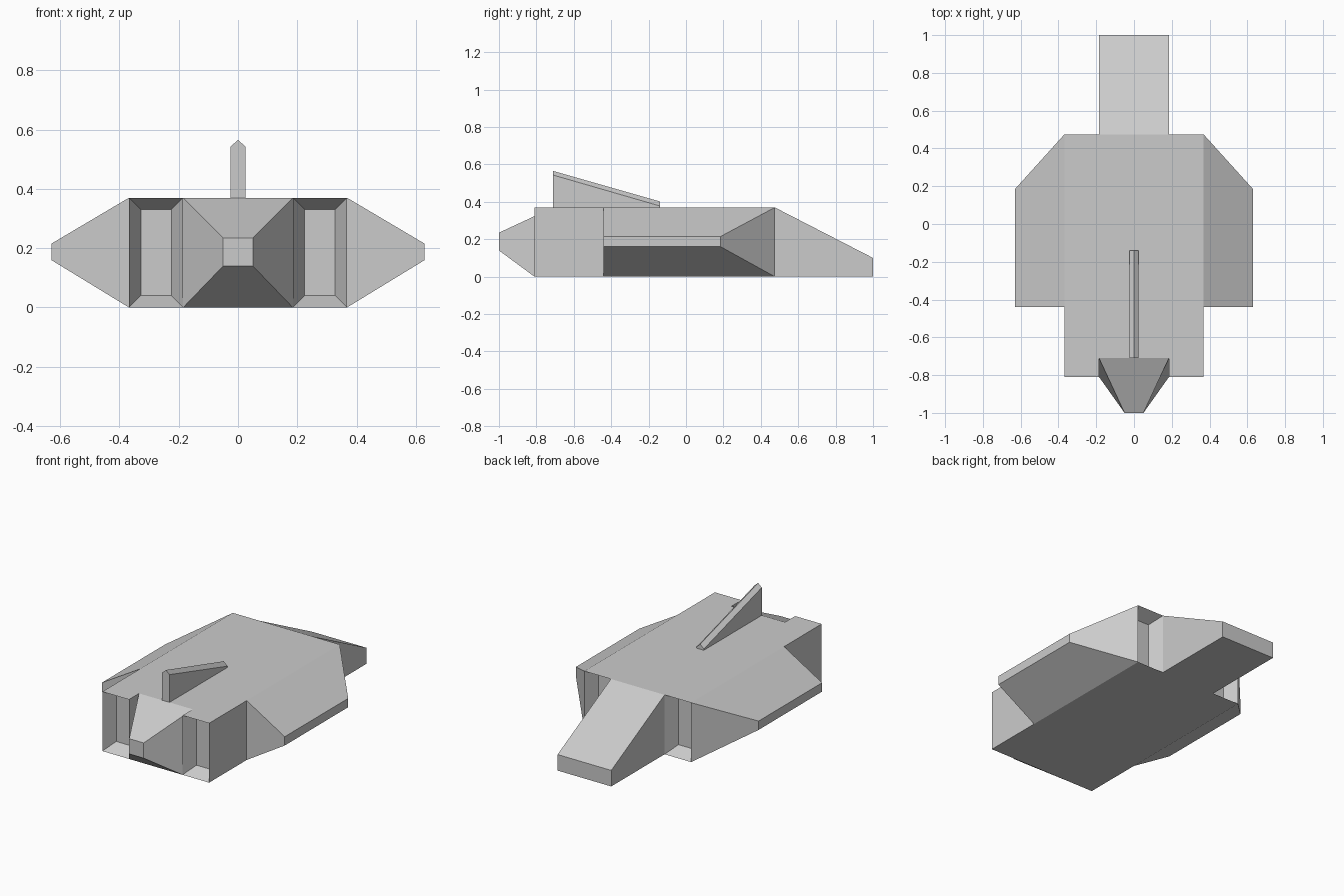
import bpy, bmesh

if "Cube" in bpy.data.objects:
    bpy.data.objects.remove(bpy.data.objects["Cube"])


def loft(name, rings, mirror=False, recess=False):
    """Skin a chain of matching cross-sections and cap both ends."""
    bm = bmesh.new()
    loops = [[bm.verts.new(p) for p in ring] for ring in rings]
    n = len(loops[0])
    for a, b in zip(loops, loops[1:]):
        for i in range(n):
            j = (i + 1) % n
            bm.faces.new((a[i], a[j], b[j], b[i]))
    caps = [bm.faces.new(loops[0]), bm.faces.new(loops[-1])]
    bmesh.ops.recalc_face_normals(bm, faces=bm.faces)
    bm.normal_update()
    if recess:  # funnel-shaped openings in both ends
        bmesh.ops.inset_individual(bm, faces=caps, thickness=0.04,
                                   depth=-0.08, use_even_offset=True)
    me = bpy.data.meshes.new(name)
    bm.to_mesh(me)
    bm.free()
    ob = bpy.data.objects.new(name, me)
    bpy.context.collection.objects.link(ob)
    if mirror:
        mod = ob.modifiers.new("Mirror", 'MIRROR')
        mod.use_mirror_merge = False
    return ob


def section(x0, x1, y_low, y_high, z0, z1):
    """Rectangle facing along y; top and bottom edges may differ in y."""
    return [(x0, y_low, z0), (x1, y_low, z0), (x1, y_high, z1), (x0, y_high, z1)]


W, S, H = 0.185, 0.368, 0.37       # core half width, body half width, height
FRONT, BACK = -0.81, 0.475

# Central hull: tapered nose, straight core, sloping ramp tail
loft("central_hull", [
    section(-0.05, 0.05, -1, -1, 0.14, 0.235),
    section(-W, W, FRONT, -0.71, 0, H),
    section(-W, W, BACK, BACK, 0, H),
    section(-W, W, 1, 1, 0, 0.10),
])

# Side pods with recessed openings front and back
loft("side_pod", [section(W, S, FRONT, FRONT, 0, H),
                  section(W, S, BACK, BACK, 0, H)], mirror=True, recess=True)

# Wedge wings
loft("wing", [
    [(S, -0.44, 0), (S, BACK, 0), (S, BACK, H), (S, -0.44, H)],
    [(0.63, -0.44, 0.16), (0.63, 0.185, 0.16),
     (0.63, 0.185, 0.215), (0.63, -0.44, 0.215)],
], mirror=True)


# Top fin with a ridged upper edge
def fin_ring(y, shoulder, ridge):
    t = 0.025
    return [(-t, y, H), (t, y, H), (t, y, shoulder), (0, y, ridge), (-t, y, shoulder)]


loft("top_fin", [fin_ring(-0.71, 0.543, 0.565), fin_ring(-0.14, 0.378, 0.402)])
